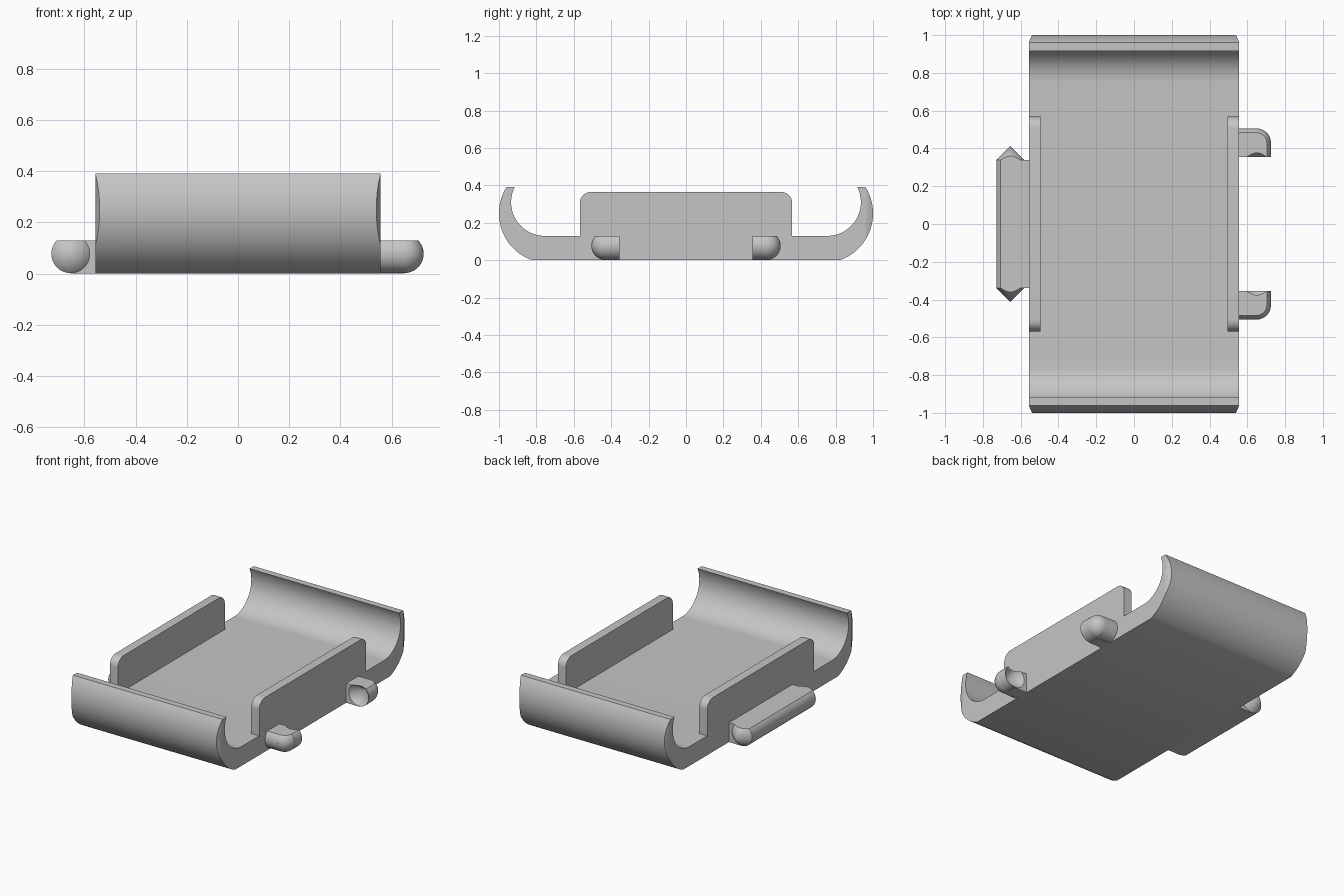
import bpy, bmesh, math
from mathutils import Matrix, Vector

if "Cube" in bpy.data.objects:
    bpy.data.objects.remove(bpy.data.objects["Cube"])

HALF_W = 0.556      # half width of the tray
FLOOR = 0.13        # floor thickness, also the flat top of the hinge parts
R = 0.075           # hinge pin radius
PIN_Z = 0.077
SEG = 48

grey = bpy.data.materials.new("plain_grey")
grey.use_nodes = True
grey.diffuse_color = (0.56, 0.56, 0.56, 1)
grey.node_tree.nodes["Principled BSDF"].inputs["Base Color"].default_value = grey.diffuse_color


def make_object(name, bm):
    bmesh.ops.recalc_face_normals(bm, faces=bm.faces)
    mesh = bpy.data.meshes.new(name)
    bm.to_mesh(mesh)
    bm.free()
    mesh.materials.append(grey)
    obj = bpy.data.objects.new(name, mesh)
    bpy.context.collection.objects.link(obj)
    return obj


def activate(obj):
    bpy.ops.object.select_all(action='DESELECT')
    obj.select_set(True)
    bpy.context.view_layer.objects.active = obj


def smooth(obj):
    activate(obj)
    bpy.ops.object.shade_smooth_by_angle(angle=math.radians(30))


def arc(cy, cz, r, a0, a1, n=20):
    return [(cy + r * math.cos(a0 + (a1 - a0) * i / n),
             cz + r * math.sin(a0 + (a1 - a0) * i / n)) for i in range(n + 1)]


def extrude(name, profile, x0, x1):
    """Extrude a (y, z) outline along x."""
    bm = bmesh.new()
    face = bm.faces.new([bm.verts.new((x0, y, z)) for y, z in profile])
    out = bmesh.ops.extrude_face_region(bm, geom=[face])["geom"]
    bmesh.ops.translate(bm, vec=(x1 - x0, 0, 0),
                        verts=[v for v in out if isinstance(v, bmesh.types.BMVert)])
    return make_object(name, bm)


def cone(name, r1, r2, depth, center, rotation):
    bm = bmesh.new()
    bmesh.ops.create_cone(bm, cap_ends=True, segments=SEG, radius1=r1, radius2=r2,
                          depth=depth, matrix=Matrix.Translation(center) @ rotation)
    bmesh.ops.remove_doubles(bm, verts=bm.verts, dist=1e-5)
    return make_object(name, bm)


def box(name, low, high):
    bm = bmesh.new()
    low, high = Vector(low), Vector(high)
    bmesh.ops.create_cube(bm, size=1, matrix=Matrix.Translation((low + high) / 2)
                          @ Matrix.Diagonal((*(high - low), 1)))
    return make_object(name, bm)


def clip(obj, point, normal):
    """Slice off everything on the normal side and cap the cut."""
    bm = bmesh.new()
    bm.from_mesh(obj.data)
    bmesh.ops.bisect_plane(bm, geom=bm.verts[:] + bm.edges[:] + bm.faces[:],
                           plane_co=point, plane_no=normal, clear_outer=True)
    bmesh.ops.holes_fill(bm, edges=[e for e in bm.edges if e.is_boundary], sides=0)
    bmesh.ops.recalc_face_normals(bm, faces=bm.faces)
    bm.to_mesh(obj.data)
    bm.free()


def combine(obj, other, operation):
    activate(obj)
    mod = obj.modifiers.new("combine", 'BOOLEAN')
    mod.operation, mod.object, mod.solver = operation, other, 'EXACT'
    bpy.ops.object.modifier_apply(modifier=mod.name)
    bpy.data.objects.remove(other)


# Tray: flat floor with both ends curling up into lips
TOP = 0.39
outer_r, outer_y, outer_z = 0.265, 0.735, 0.25
inner_r, inner_y = 0.18, 0.755
inner_z = FLOOR + inner_r
half = arc(outer_y, outer_z, outer_r, -math.acos(0.088 / outer_r),
           math.asin((TOP - outer_z) / outer_r), 28)
half[0] = (half[0][0], 0)
half += arc(inner_y, inner_z, inner_r, math.asin((TOP - inner_z) / inner_r), -math.pi / 2, 28)
tray = extrude("tray", half + [(-y, z) for y, z in reversed(half)], -HALF_W, HALF_W)
for sx in (-1, 1):
    for sy in (-1, 1):
        clip(tray, (sx * HALF_W, sy * 0.963, 0), (sx * 0.037, sy * 0.016, 0))
smooth(tray)

# Side walls with rounded upper corners
wall_y, wall_top, corner = 0.568, 0.365, 0.06
wall = [(wall_y, FLOOR)] + arc(wall_y - corner, wall_top - corner, corner, 0, math.pi / 2, 10)
wall += [(-y, z) for y, z in reversed(wall)]
for name, x in (("left_wall", HALF_W - 0.06), ("right_wall", -HALF_W)):
    smooth(extrude(name, wall, x, x + 0.06))

# Hinge pin with pointed ends, joined to the tray by a web
pin_x, pin_y = -0.654, 0.338
bm = bmesh.new()
points = [(0, -pin_y - R), (R, -pin_y), (R, pin_y), (0, pin_y + R)]
verts = [bm.verts.new((pin_x + r, y, PIN_Z)) for r, y in points]
edges = [bm.edges.new(pair) for pair in zip(verts, verts[1:])]
bmesh.ops.spin(bm, geom=verts + edges, cent=(pin_x, 0, PIN_Z), axis=(0, 1, 0),
               angle=math.tau, steps=SEG)
bmesh.ops.remove_doubles(bm, verts=bm.verts, dist=1e-5)
pin = make_object("hinge_pin", bm)
combine(pin, box("web", (pin_x, -pin_y, 0), (-HALF_W, pin_y, 0.2)), 'UNION')
clip(pin, (0, 0, FLOOR), (0, 0, 1))
smooth(pin)

# Hinge arms: rounded elbows with conical sockets facing each other
arm_x, arm_y, arm_end = 0.65, 0.431, 0.355
along_x = Matrix.Rotation(math.pi / 2, 4, 'Y')
along_y = Matrix.Rotation(-math.pi / 2, 4, 'X')
arm = cone("hinge_arms", R, R, arm_x - HALF_W,
           ((arm_x + HALF_W) / 2, arm_y, PIN_Z), along_x)
combine(arm, cone("arm_tip", R, R, arm_y - arm_end,
                  (arm_x, (arm_y + arm_end) / 2, PIN_Z), along_y), 'UNION')
bm = bmesh.new()
bmesh.ops.create_uvsphere(bm, u_segments=SEG, v_segments=24, radius=R - 0.0004,
                          matrix=Matrix.Translation((arm_x, arm_y, PIN_Z)))
combine(arm, make_object("elbow", bm), 'UNION')
combine(arm, box("arm_web", (HALF_W, arm_end, 0), (arm_x, arm_y, 0.2)), 'UNION')
socket_r = R + 0.009
combine(arm, cone("socket", socket_r, 0, socket_r,
                  (arm_x, arm_end - 0.01 + socket_r / 2, PIN_Z), along_y), 'DIFFERENCE')
clip(arm, (0, 0, FLOOR), (0, 0, 1))
smooth(arm)
mirror = arm.modifiers.new("mirror", 'MIRROR')
mirror.use_axis = (False, True, False)
